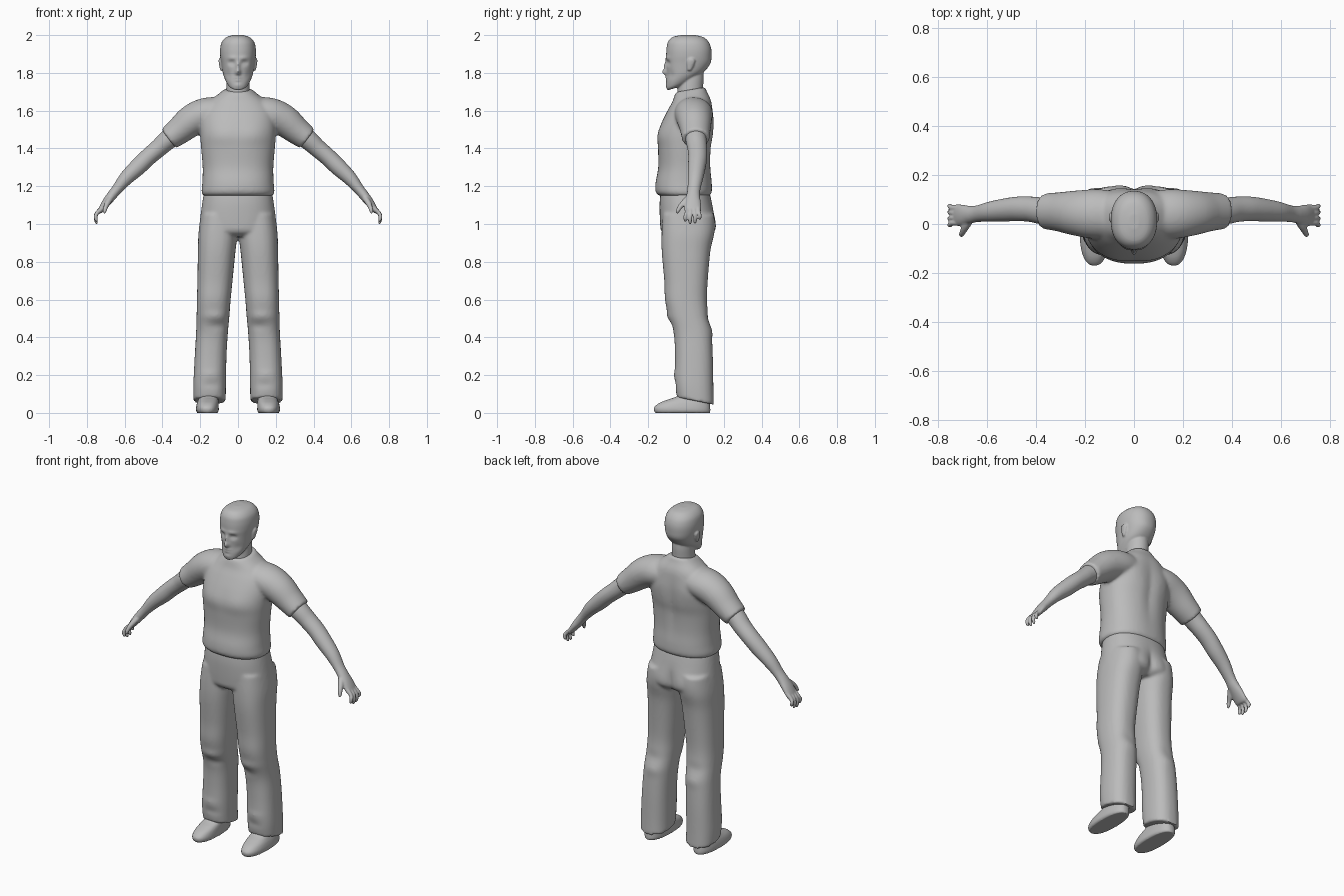
import bpy, bmesh, math
from mathutils import Vector

gray = bpy.data.materials.new("plain gray")
gray.diffuse_color = (0.5, 0.5, 0.5, 1)


def smooth_rings(rings, steps=6):
    """Catmull-Rom interpolation between the key sections."""
    pts = [rings[0]] + list(rings) + [rings[-1]]
    out = []
    for i in range(1, len(pts) - 2):
        for k in range(steps):
            t = k / steps
            out.append([0.5 * (2 * b + (c - a) * t + (2 * a - 5 * b + 4 * c - d) * t * t
                               + (3 * b - a - 3 * c + d) * t ** 3)
                        for a, b, c, d in zip(*pts[i - 1:i + 3])])
    return out + [list(rings[-1])]


def skin(bm, loops):
    rows = [[bm.verts.new(p) for p in loop] for loop in loops]
    n = len(rows[0])
    for a, b in zip(rows, rows[1:]):
        for j in range(n):
            bm.faces.new((a[j], a[(j + 1) % n], b[(j + 1) % n], b[j]))
    bm.faces.new(rows[0][::-1])
    bm.faces.new(rows[-1])


def oval(a, power):
    c, s = math.cos(a), math.sin(a)
    return (math.copysign(abs(c) ** (2 / power), c), math.copysign(abs(s) ** (2 / power), s))


def stack(bm, rings, side=1, power=2.3, n=56):
    """Level sections: x, y, z, half width, half depth, tilt along y."""
    loops = []
    for x, y, z, rx, ry, tilt in smooth_rings(rings):
        loop = []
        for j in range(n):
            c, s = oval(2 * math.pi * j / n, power)
            loop.append((side * x + rx * c, y + ry * s, z + tilt * ry * s))
        loops.append(loop)
    skin(bm, loops)


def tube(bm, rings, side=1, n=24):
    """Sections square to a path: x, y, z, half thickness, half depth."""
    rings = smooth_rings(rings)
    cs = [Vector((side * r[0], r[1], r[2])) for r in rings]
    loops = []
    for i, r in enumerate(rings):
        t = (cs[min(i + 1, len(cs) - 1)] - cs[max(i - 1, 0)]).normalized()
        v = Vector((0, 1, 0))
        v = (v - t * v.dot(t)).normalized()
        u = v.cross(t)
        loops.append([cs[i] + u * r[3] * math.cos(a) + v * r[4] * math.sin(a)
                      for a in (2 * math.pi * j / n for j in range(n))])
    skin(bm, loops)


def sculpt(bm, bumps, face):
    """Push the front (-1) or back (1) out by mirrored soft bumps: x, z, width, height, amount."""
    for v in bm.verts:
        w = min(1, max(0, face * v.co.y / 0.07))
        v.co.y += face * w * sum(
            d * math.exp(-((abs(v.co.x) - x) / sx) ** 2 - ((v.co.z - z) / sz) ** 2)
            for x, z, sx, sz, d in bumps)


def finish(name, bm, voxel, rounds):
    """Fuse the overlapping volumes into one smooth surface."""
    bmesh.ops.recalc_face_normals(bm, faces=bm.faces)
    me = bpy.data.meshes.new(name)
    bm.to_mesh(me)
    bm.free()
    ob = bpy.data.objects.new(name, me)
    bpy.context.collection.objects.link(ob)
    me.materials.append(gray)
    for p in me.polygons:
        p.use_smooth = True
    rm = ob.modifiers.new("fuse", 'REMESH')
    rm.mode = 'VOXEL'
    rm.voxel_size = voxel
    rm.use_smooth_shade = True
    sm = ob.modifiers.new("soften", 'SMOOTH')
    sm.factor = 0.5
    sm.iterations = rounds


# head, neck and ears
bm = bmesh.new()
stack(bm, [(0, -.05, 1.722, .03, .045, .3), (0, -.04, 1.735, .05, .062, .3),
           (0, -.02, 1.765, .068, .083, .2), (0, 0, 1.80, .08, .10, .1),
           (0, .012, 1.85, .088, .117, 0), (0, .015, 1.89, .094, .12, 0),
           (0, .015, 1.93, .094, .118, 0), (0, .012, 1.965, .085, .107, 0),
           (0, .01, 1.99, .06, .08, 0), (0, .01, 2.001, .02, .03, 0)], power=2.2, n=128)
sculpt(bm, [(0, 1.803, .013, .016, .026), (0, 1.835, .010, .025, .013),      # nose
            (.034, 1.853, .017, .012, -.013), (.034, 1.852, .009, .006, .005),  # eyes
            (.03, 1.879, .025, .009, .005), (.055, 1.79, .016, .02, -.004),     # brow, cheek
            (0, 1.775, .02, .005, .008), (0, 1.760, .018, .005, .007),          # lips
            (0, 1.735, .02, .012, .005)], -1)                                   # chin
stack(bm, [(0, .03, 1.64, .07, .07, 0), (0, .022, 1.70, .062, .068, 0),
           (0, .028, 1.77, .059, .065, 0), (0, .03, 1.83, .055, .06, 0)], power=2)
for s in (-1, 1):
    stack(bm, [(.088, .018, 1.812, .005, .008, 0), (.089, .02, 1.825, .008, .014, 0),
               (.093, .026, 1.855, .009, .021, 0), (.094, .028, 1.872, .008, .017, 0),
               (.09, .028, 1.88, .004, .008, 0)], s, 2, 20)
finish("head", bm, .005, 2)

# shirt with sleeves
bm = bmesh.new()
stack(bm, [(0, -.008, 1.15, .184, .134, 0), (0, -.012, 1.17, .193, .149, 0),
           (0, -.012, 1.22, .189, .149, 0), (0, -.008, 1.30, .187, .139, 0),
           (0, -.007, 1.40, .195, .141, 0), (0, -.002, 1.47, .200, .147, 0),
           (0, .010, 1.54, .200, .137, 0), (0, .022, 1.60, .187, .12, 0),
           (0, .03, 1.65, .15, .103, .05), (0, .025, 1.69, .10, .086, .12),
           (0, .025, 1.712, .073, .078, .17)])
for s in (-1, 1):
    tube(bm, [(.05, .035, 1.60, .07, .09), (.16, .04, 1.585, .085, .10),
              (.24, .045, 1.55, .085, .092), (.31, .05, 1.495, .073, .08),
              (.367, .052, 1.451, .063, .073)], s, 40)
sculpt(bm, [(.09, 1.48, .07, .06, .006)], -1)
sculpt(bm, [(0, 1.45, .03, .15, -.01), (.11, 1.55, .06, .07, .006)], 1)
finish("shirt", bm, .009, 7)

# trousers
bm = bmesh.new()
stack(bm, [(0, -.005, 1.165, .181, .13, 0), (0, 0, 1.10, .191, .14, 0),
           (0, .01, 1.0, .204, .147, 0), (0, .01, .96, .206, .14, 0),
           (0, .01, .935, .19, .11, 0)])
for s in (-1, 1):
    stack(bm, [(.10, .01, 1.05, .095, .133, 0), (.106, .008, .95, .103, .137, 0),
               (.113, 0, .85, .099, .128, 0), (.122, 0, .70, .093, .115, 0),
               (.128, 0, .60, .089, .111, 0), (.132, .012, .52, .087, .106, 0),
               (.138, .035, .42, .084, .10, 0), (.145, .042, .30, .084, .10, -.05),
               (.15, .043, .15, .086, .102, -.15), (.15, .05, .063, .085, .098, -.2)], s, 2.4)
sculpt(bm, [(.12, .51, .06, .025, .009), (.10, .46, .05, .02, -.007),    # knee folds
            (.15, .20, .05, .02, .006), (.13, .15, .05, .018, -.007)], -1)
sculpt(bm, [(.10, 1.0, .06, .07, .008), (0, .98, .025, .07, -.018),      # seat
            (.13, .43, .05, .03, .006), (.14, .5, .05, .03, -.005)], 1)
finish("trousers", bm, .009, 4)

for s, label in ((-1, "right"), (1, "left")):
    # arm, palm and fingers
    bm = bmesh.new()
    tube(bm, [(.26, .05, 1.53, .058, .062), (.36, .052, 1.455, .053, .056),
              (.42, .06, 1.402, .048, .052), (.475, .062, 1.355, .046, .05),
              (.53, .057, 1.302, .045, .047), (.59, .05, 1.245, .038, .041),
              (.64, .042, 1.185, .028, .034), (.67, .038, 1.148, .026, .036),
              (.70, .036, 1.11, .022, .043), (.727, .036, 1.072, .015, .044),
              (.735, .036, 1.06, .008, .038)], s, 32)
    for y0, y1, drop in ((.004, -.004, .012), (.025, .022, 0), (.046, .048, .003), (.067, .073, .022)):
        tube(bm, [(.715, y0, 1.09, .011, .011), (.743, y0, 1.062, .011, .011),
                  (.754, y1, 1.035 + drop / 2, .010, .010),
                  (.750, y1, 1.01 + drop, .009, .009), (.746, y1, 1.0 + drop, .004, .004)], s, 12)
    tube(bm, [(.668, .022, 1.145, .016, .016), (.688, -.008, 1.115, .016, .017),
              (.70, -.032, 1.09, .012, .013), (.706, -.044, 1.068, .010, .010),
              (.706, -.049, 1.055, .004, .004)], s, 14)
    finish(label + "_arm", bm, .005, 2)

    # shoe
    bm = bmesh.new()
    stack(bm, [(.162, -.018, 0, .054, .145, 0), (.162, -.02, .012, .060, .149, 0),
               (.162, -.02, .03, .060, .148, 0), (.160, -.008, .052, .057, .134, 0),
               (.157, .012, .07, .053, .11, 0), (.155, .035, .09, .05, .08, 0),
               (.153, .045, .13, .046, .065, 0)], s, 2.4)
    finish(label + "_shoe", bm, .006, 2)
